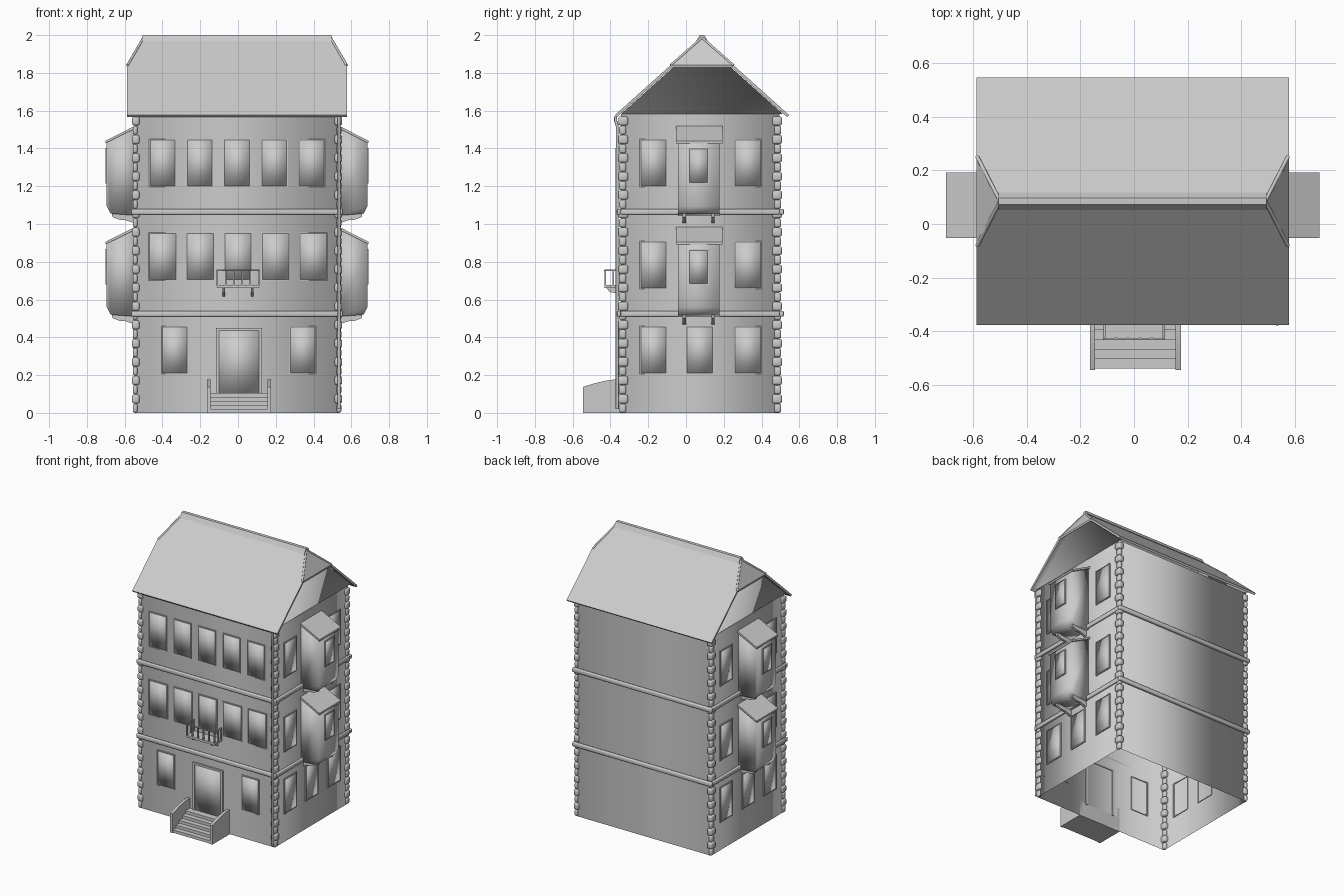
import bpy, bmesh, math
from mathutils import Matrix, Vector

cube = bpy.data.objects.get("Cube")
if cube:
    bpy.data.objects.remove(cube, do_unlink=True)

CX = -0.005            # centre of the house across the front
HALF = 0.543           # half width of the walls
FRONT, BACK = -0.345, 0.495
TOP = 1.583            # top of the walls

GREY = (0.6, 0.6, 0.6, 1)
grey = bpy.data.materials.new("plain grey")
grey.use_nodes = True
grey.diffuse_color = GREY
grey.node_tree.nodes["Principled BSDF"].inputs["Base Color"].default_value = GREY


def finish(name, bm, bevel=0, smooth=False):
    bmesh.ops.recalc_face_normals(bm, faces=bm.faces)
    mesh = bpy.data.meshes.new(name)
    bm.to_mesh(mesh)
    bm.free()
    mesh.materials.append(grey)
    ob = bpy.data.objects.new(name, mesh)
    bpy.context.collection.objects.link(ob)
    if bevel:
        mod = ob.modifiers.new("bevel", 'BEVEL')
        mod.width, mod.segments = bevel, 2
    for p in mesh.polygons:
        p.use_smooth = smooth
    return ob


def boxes(name, spans, bevel=0, smooth=False):
    """One object from boxes given as (x0, x1, y0, y1, z0, z1)."""
    bm = bmesh.new()
    for x0, x1, y0, y1, z0, z1 in spans:
        mid = Vector((x0 + x1, y0 + y1, z0 + z1)) / 2
        size = Matrix.Diagonal((abs(x1 - x0), y1 - y0, z1 - z0, 1))
        bmesh.ops.create_cube(bm, size=1, matrix=Matrix.Translation(mid) @ size)
    return finish(name, bm, bevel, smooth)


def prism(name, profile, place, a, b, smooth=False, closed=True):
    """Extrude a 2D profile between a and b; place maps (u, v, w) to a point."""
    bm = bmesh.new()
    ends = [[bm.verts.new(place(u, v, w)) for u, v in profile] for w in (a, b)]
    bm.faces.new(ends[0])
    bm.faces.new(reversed(ends[1]))
    n = len(profile)
    for i in range(n if closed else n - 1):
        j = (i + 1) % n
        bm.faces.new((ends[0][i], ends[1][i], ends[1][j], ends[0][j]))
    return finish(name, bm, 0, smooth)


def sheet(name, points, faces, smooth=False):
    bm = bmesh.new()
    vs = [bm.verts.new(p) for p in points]
    for f in faces:
        bm.faces.new([vs[i] for i in f])
    return finish(name, bm, 0, smooth)


def tube(name, points, radius):
    cu = bpy.data.curves.new(name, 'CURVE')
    cu.dimensions = '3D'
    cu.bevel_depth, cu.bevel_resolution, cu.use_fill_caps = radius, 2, True
    sp = cu.splines.new('POLY')
    sp.points.add(len(points) - 1)
    for p, co in zip(sp.points, points):
        p.co = (*co, 1)
    cu.materials.append(grey)
    ob = bpy.data.objects.new(name, cu)
    bpy.context.collection.objects.link(ob)
    return ob


# Walls: a softly shaded ring, open below and under the roof
ring = [(CX - HALF, FRONT), (CX + HALF, FRONT), (CX + HALF, BACK), (CX - HALF, BACK)]
sheet("walls", [(x, y, z) for z in (0, TOP) for x, y in ring],
      [(i, (i + 1) % 4, (i + 1) % 4 + 4, i + 4) for i in range(4)], True)

# Storey bands running around the house
for name, z in (("lower_band", 0.525), ("upper_band", 1.065)):
    z0, z1 = z - 0.015, z + 0.015
    boxes(name, [(CX - 0.56, CX + 0.56, -0.364, FRONT, z0, z1),
                 (CX - 0.56, CX + 0.56, BACK, 0.518, z0, z1),
                 (CX - 0.56, CX - HALF, FRONT, BACK, z0, z1),
                 (CX + HALF, CX + 0.56, FRONT, BACK, z0, z1)], 0.006, True)

# Corner stones, alternately long and short
stones = []
pitch = 1.57 / 32
for k in range(32):
    reach = 0.038 if k % 2 else 0.028
    out = 0.013 if k % 2 else 0.009
    z = k * pitch
    for s in (-1, 1):
        xa, xb = sorted((CX + s * (HALF + out), CX + s * (HALF - reach + 0.012)))
        stones.append((xa, xb, FRONT - out, FRONT + reach, z + 0.001, z + pitch - 0.001))
        stones.append((xa, xb, BACK - reach, BACK + out, z + 0.001, z + pitch - 0.001))
boxes("corner_stones", stones, 0.01, True)

# Roof: a thin half-hipped shell; height follows distance from the ridge
RX, RY, SLOPE = 0.583, 0.085, 0.896


def roof_point(s, d, y, top=1.99):
    return (CX + s * d, RY + y, top - SLOPE * abs(y))


corners = []
for s in (-1, 1):
    corners += [roof_point(s, RX, -0.461), roof_point(s, RX, -0.166), roof_point(s, 0.495, 0),
                roof_point(s, RX, 0.166), roof_point(s, RX, 0.461)]
roof = sheet("roof", corners, [(0, 5, 6, 7, 2, 1), (4, 3, 2, 7, 8, 9), (1, 2, 3), (6, 8, 7)])
shell = roof.modifiers.new("thickness", 'SOLIDIFY')
shell.thickness, shell.offset = 0.015, -1
prism("ridge_cap", [(-0.032, 1.967), (-0.012, 2.0), (0.012, 2.0), (0.032, 1.967)],
      lambda u, v, w: (w, RY + u, v), CX - 0.5, CX + 0.5)

for s in (-1, 1):
    for t in (-1, 1):
        tube("hip_cap", [(CX + s * 0.495, RY, 1.986), (CX + s * 0.58, RY + t * 0.166, 1.84)], 0.007)
    # Recessed gable, shaded together with the roof underside around it
    outline = [roof_point(s, HALF, y, 1.966) for y in (-0.427, -0.095, 0.095, 0.427)]
    verge = [roof_point(s, 0.58, y, 1.966) for y in (-0.427, -0.156, 0.156, 0.427)]
    sheet("gable", outline + verge, [(0, 1, 2, 3), (0, 4, 5, 1), (1, 5, 6, 2), (2, 6, 7, 3)], True)


# Windows: a thin frame through the wall with a softly shaded pane
def window(u, z0, width, height, place):
    w = width / 2
    bars = [(u - w, u + w, z0, z0 + 0.006), (u - w, u + w, z0 + height - 0.006, z0 + height),
            (u - w, u - w + 0.006, z0, z0 + height), (u + w - 0.006, u + w, z0, z0 + height)]
    boxes("window_frame", [place(*b, -0.005, 0.007) for b in bars])
    boxes("window_pane", [place(u - w + 0.006, u + w - 0.006, z0 + 0.006, z0 + height - 0.006,
                                0.0005, 0.005)], 0, True)


def on_front(u0, u1, z0, z1, t0, t1):
    return (u0, u1, FRONT - t1, FRONT - t0, z0, z1)


def on_side(s, d):
    def place(u0, u1, z0, z1, t0, t1):
        xa, xb = sorted((CX + s * (d + t0), CX + s * (d + t1)))
        return (xa, xb, u0, u1, z0, z1)
    return place


for i in range(-2, 3):
    window(CX + i * 0.197, 1.195, 0.143, 0.255, on_front)
    window(i * 0.199, 0.7, 0.152, 0.255, on_front)
for x in (-0.335, 0.343):
    window(x, 0.205, 0.14, 0.255, on_front)
for s in (-1, 1):
    place = on_side(s, HALF)
    for y in (-0.173, 0.327):
        for z in (0.205, 0.655, 1.195):
            window(y, z, 0.145, 0.255, place)
    window(0.073, 0.205, 0.145, 0.255, place)

# Front door
boxes("door", [on_front(-0.1, 0.11, 0.106, 0.437, 0.0005, 0.006)], 0, True)
boxes("door_frame", [on_front(-0.117, -0.1, 0.1, 0.45, -0.005, 0.012),
                     on_front(0.11, 0.127, 0.1, 0.45, -0.005, 0.012),
                     on_front(-0.117, 0.127, 0.437, 0.45, -0.005, 0.012)])

# Bay windows on both sides, on two storeys
for s in (-1, 1):
    def bay(u, v, w):
        return (CX + s * u, w, v)
    for z in (0.53, 1.065):
        prism("bay_body", [(0.54, z - 0.02), (0.67, z - 0.01), (0.69, z + 0.03),
                           (0.69, z + 0.37), (0.54, z + 0.445)][::-1], bay, -0.043, 0.177, True)
        prism("bay_roof", [(0.54, z + 0.44), (0.697, z + 0.362), (0.697, z + 0.375),
                           (0.54, z + 0.455)], bay, -0.053, 0.192)
        window(0.067, z + 0.15, 0.108, 0.187, on_side(s, 0.69))
        for y in (-0.01, 0.143):
            prism("bay_bracket", [(0.54, z), (0.665, z), (0.66, z - 0.028), (0.625, z - 0.042),
                                  (0.59, z - 0.045), (0.54, z - 0.062)], bay, y - 0.009, y + 0.009)

# Front steps with curved cheek walls
boxes("steps", [(-0.148, 0.158, -0.54 + i * 0.036, FRONT, i * 0.021, (i + 1) * 0.021)
                for i in range(5)])
cheek = [(FRONT, 0), (-0.545, 0)]
for i in range(9):
    a = i / 8
    cheek.append((-0.545 + 0.2 * a, 0.138 + 0.04 * math.sin(a * math.pi / 2)))
for x in (-0.165, 0.155):
    prism("cheek_wall", cheek, lambda u, v, w: (w, u, v), x, x + 0.02)

# Balcony: floor, rail, balusters and brackets
boxes("balcony_floor", [(-0.112, 0.112, -0.432, FRONT, 0.66, 0.676)])
tube("balcony_rail", [(-0.11, FRONT, 0.755), (-0.11, -0.43, 0.755),
                      (0.11, -0.43, 0.755), (0.11, FRONT, 0.755)], 0.005)
posts = [(-0.11 + i * 0.044, -0.428) for i in range(6)]
posts += [(x, y) for x in (-0.11, 0.11) for y in (-0.385, -0.352)]
boxes("balusters", [(x - 0.004, x + 0.004, y - 0.004, y + 0.004, 0.67, 0.755) for x, y in posts])
for x in (-0.075, 0.075):
    prism("balcony_bracket", [(FRONT, 0.66), (-0.42, 0.66), (-0.405, 0.64), (-0.375, 0.635),
                              (FRONT, 0.615)], lambda u, v, w: (w, u, v), x - 0.007, x + 0.007)

# Drainpipe at the front corner
tube("drainpipe", [(0.535, -0.372, 1.57), (0.535, -0.372, 1.545), (0.535, -0.364, 1.52),
                   (0.535, -0.364, 0.02)], 0.008)
